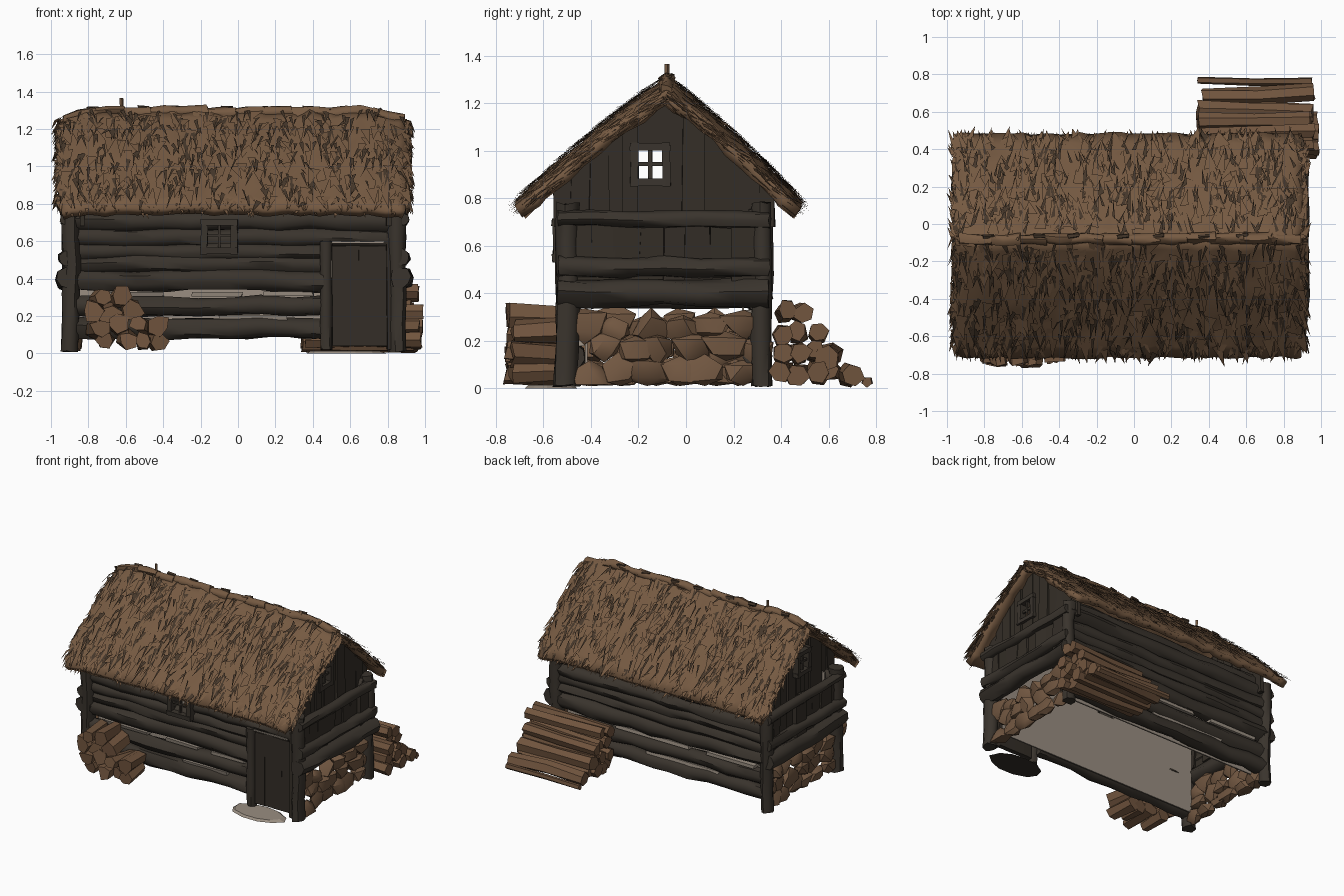
import bpy, bmesh, math, random
from mathutils import Vector as V

random.seed(7)
R = random.uniform
if "Cube" in bpy.data.objects:
    bpy.data.objects.remove(bpy.data.objects["Cube"])


def material(name, rgb):
    m = bpy.data.materials.new(name)
    m.use_nodes = True
    m.diffuse_color = (*rgb, 1)
    m.node_tree.nodes["Principled BSDF"].inputs["Base Color"].default_value = (*rgb, 1)
    return m


THATCH = material("thatch brown", (0.18, 0.102, 0.054))
SHADOW = material("dark straw", (0.06, 0.038, 0.023))
TIMBER = material("dark timber", (0.042, 0.034, 0.026))
PLANK = material("plank brown", (0.034, 0.027, 0.02))
CUT = material("cut wood", (0.165, 0.09, 0.048))
STONE = material("stone brown", (0.165, 0.094, 0.052))
GREY = material("pale grey", (0.32, 0.27, 0.22))


def finish(bm, name, mats, smooth=0):
    me = bpy.data.meshes.new(name)
    bm.to_mesh(me)
    bm.free()
    ob = bpy.data.objects.new(name, me)
    bpy.context.collection.objects.link(ob)
    for m in mats:
        me.materials.append(m)
    if smooth:
        bpy.ops.object.select_all(action='DESELECT')
        ob.select_set(True)
        bpy.context.view_layer.objects.active = ob
        bpy.ops.object.shade_smooth_by_angle(angle=math.radians(smooth))
    return ob


def log(bm, a, b, r, sides=8, rough=0.14, step=0.16):
    """Rough trunk from a to b."""
    a, b = V(a), V(b)
    d = (b - a).normalized()
    u = d.cross(V((0, 0, 1)) if abs(d.z) < 0.9 else V((1, 0, 0))).normalized()
    w = d.cross(u)
    n = max(1, round((b - a).length / step))
    turn, rings = R(0, 1), []
    for i in range(n + 1):
        c = a.lerp(b, i / n) + (u * R(-1, 1) + w * R(-1, 1)) * r * rough
        rings.append([bm.verts.new(c + (u * math.cos(t) + w * math.sin(t)) * r * R(1 - rough, 1 + rough)
                                   + d * R(-1, 1) * r * rough)
                      for t in (math.tau * k / sides + turn for k in range(sides))])
    for p, q in zip(rings, rings[1:]):
        for k in range(sides):
            j = (k + 1) % sides
            bm.faces.new((p[k], p[j], q[j], q[k]))
    bm.faces.new(rings[0][::-1])
    bm.faces.new(rings[-1])


def slab(bm, lo, hi, jit=0.0, slant=None):
    """Box between two corners; slant(y) gives its top height."""
    vs = []
    for x in (lo[0], hi[0]):
        for y, z in ((lo[1], lo[2]), (hi[1], lo[2]), (hi[1], hi[2]), (lo[1], hi[2])):
            if slant and z == hi[2]:
                z = slant(y)
            vs.append(bm.verts.new((x + R(-jit, jit), y + R(-jit, jit), z)))
    for f in ((3, 2, 1, 0), (4, 5, 6, 7), (0, 1, 5, 4), (1, 2, 6, 5), (2, 3, 7, 6), (3, 0, 4, 7)):
        bm.faces.new([vs[i] for i in f])


def rock(bm, c, size):
    for v in bmesh.ops.create_icosphere(bm, subdivisions=1, radius=1)["verts"]:
        k = R(0.7, 1.3)
        v.co = V([c[i] + v.co[i] * size[i] * k for i in range(3)])
        v.co.z = max(v.co.z, 0.01)


# Roof surface: s is the slope (-1 front, 1 back), t runs from ridge to eave
RIDGE_Y = -0.08
X0, X1 = -0.955, 0.905
HALF = {-1: 0.635, 1: 0.565}


def roof(s, x, t, lift=0.0):
    e = max(0, (abs(x + 0.025) - 0.76) / 0.2)
    z = 1.30 - 0.525 * t + 0.02 * math.sin(math.pi * t) - 0.06 * e ** 1.5 * (1 - 0.6 * t)
    return V((x, RIDGE_Y + s * (HALF[s] * t + lift * 0.68), z + lift * 0.73))


def under(y):
    s = 1 if y > RIDGE_Y else -1
    return roof(s, 0, abs(y - RIDGE_Y) / HALF[s]).z - 0.07


for s, side in ((-1, "front"), (1, "back")):
    # Thatch bed
    bm = bmesh.new()
    NX, NT = 36, 10
    grid = [[bm.verts.new(roof(s, X0 + (X1 - X0) * i / NX + R(-.012, .012), j / NT, R(-.012, .012)))
             for j in range(NT + 1)] for i in range(NX + 1)]
    for i in range(NX):
        for j in range(NT):
            f = [grid[i][j], grid[i + 1][j], grid[i + 1][j + 1], grid[i][j + 1]]
            bm.faces.new(f if s > 0 else f[::-1])
    ob = finish(bm, side + "_thatch", [THATCH], 60)
    mod = ob.modifiers.new("thickness", "SOLIDIFY")
    mod.thickness, mod.offset = 0.05, -1

    # Loose straw on the slope, the eave and the gable edges
    bm = bmesh.new()

    def blade(x, t, length, width, lift, dark, drift=0.04):
        p = [roof(s, x - width, t, lift), roof(s, x + width, t + R(-.03, .03), lift),
             roof(s, x + R(-drift, drift), t + length, lift + R(-.004, .014))]
        f = bm.faces.new([bm.verts.new(c) for c in (p if s > 0 else p[::-1])])
        f.material_index = int(dark)

    for _ in range(380):
        blade(R(X0, X1), R(0, .88), R(.07, .17), R(.006, .012), R(.014, .02), True)
    for _ in range(260):
        blade(R(X0, X1), R(0, .88), R(.09, .2), R(.018, .035), R(.008, .016), False)
    for _ in range(230):
        blade(R(X0, X1), R(.88, .95), R(.06, .12), R(.01, .022), R(-.04, .012), R(0, 1) < .12)
    for x in (X0, X1):
        for _ in range(120):
            blade(x + R(-.012, .012), R(0, .9), R(.06, .13), R(.008, .018), R(-.045, .012), R(0, 1) < .15)
    finish(bm, side + "_straw", [THATCH, SHADOW])

# Ridge roll and pins
bm = bmesh.new()
for i in range(12):
    xs = [X0 + 0.02 + (X1 - X0 - 0.06) * k / 12 for k in (i, i + 1.15)]
    log(bm, *[(min(x, 0.89), RIDGE_Y, roof(1, x, 0).z - 0.01) for x in xs], 0.029, 7, 0.25, 0.08)
log(bm, (-0.62, RIDGE_Y, 1.3), (-0.625, RIDGE_Y, 1.365), 0.01, 4)
finish(bm, "ridge_roll", [THATCH], 60)
bm = bmesh.new()
for i in range(7):
    x = -0.72 + 0.22 * i + R(-.06, .06)
    log(bm, (x - .03, RIDGE_Y + .012, 1.31), (x + .03, RIDGE_Y + .02, 1.308), 0.014, 5, .3)
finish(bm, "ridge_pins", [SHADOW])

# Long log walls, with one front log broken by the window
XL, XR, YF, YB = -0.89, 0.85, -0.48, 0.30
WX0, WX1 = -0.17, -0.03
bm = bmesh.new()
for z, r in ((.135, .055), (.25, .052), (.39, .06), (.475, .047), (.545, .045), (.62, .05), (.71, .055)):
    end = XR if z > 0.6 else 0.46
    spans = ((XL, WX0), (WX1, end)) if z == .62 else ((XL, end),)
    for x0, x1 in spans:
        log(bm, (x0, YF, z), (x1, YF, z + R(-.008, .008)), r)
    log(bm, (XL, YB, z), (XR, YB, z + R(-.008, .008)), r)
for y in (YF + .03, YB - .03):
    log(bm, (XL + .08, y, .79), (XR - .08, y, .79), .05)
finish(bm, "long_wall_logs", [TIMBER], 50)

# Pale inner lining, open around the window
bm = bmesh.new()
for x0, x1, z0, z1 in ((XL + .03, WX0, .09, .76), (WX1, XR - .03, .09, .76),
                       (WX0, WX1, .09, .57), (WX0, WX1, .68, .76)):
    slab(bm, (x0, YF + .055, z0), (x1, YF + .065, z1))
slab(bm, (XL + .03, YB - .065, .09), (XR - .03, YB - .055, .52))
finish(bm, "inner_lining", [GREY])

# Pale chinks where the logs part
bm = bmesh.new()
for x0, x1, z in ((-.25, .02, .318), (.14, .4, .32), (-.75, -.4, .318), (-.1, .26, .193)):
    slab(bm, (x0, YF - .03, z - .014), (x1, YF + .05, z + .011), .008)
for x0, x1, z in ((-.25, .35, .318), (-.8, -.4, .318), (-.5, .1, .193)):
    slab(bm, (x0, YB - .05, z - .014), (x1, YB + .03, z + .011), .008)
finish(bm, "wall_chinking", [GREY])

# Corner posts and door post
bm = bmesh.new()
for x in (XL, XR):
    log(bm, (x, -0.5, 0.01), (x, -0.5, 0.78), 0.05)
    log(bm, (x, 0.315, 0.01), (x, 0.315, 0.78), 0.045)
log(bm, (0.47, -0.515, 0.02), (0.47, -0.515, 0.6), 0.034)
finish(bm, "posts", [TIMBER], 50)

# End walls: cross logs, panel boards, gable planks, rubble base and window
WY0, WY1, WZ0, WZ1 = -0.205, -0.095, 0.88, 1.005
for x, d, side in ((XR, 1, "left"), (XL, -1, "right")):
    bm = bmesh.new()
    for z, r in ((.4, .058), (.51, .042), (.715, .035)):
        log(bm, (x + d * .025, -0.54, z), (x + d * .025, 0.35, z + R(-.01, .01)), r)
    finish(bm, side + "_cross_logs", [TIMBER], 50)

    bm = bmesh.new()
    for i in range(8):
        y = -0.5 + i * 0.1
        slab(bm, (x - .015 + R(-.012, .012), y - .004, .44), (x + .02 + R(-.01, .01), y + .104, .72), .012)
    edges = [-.55, -.48, -.4, -.33, -.27, WY0, RIDGE_Y - .07, WY1, -.01, .07, .15, .23, .3, .37]
    for y0, y1 in zip(edges, edges[1:]):
        x0 = x - d * (.05 + R(-.012, .012))
        pane = y0 >= WY0 and y1 <= WY1
        if pane:
            slab(bm, (x0, y0, .68), (x0 + .025, y1, WZ0))
        lap = 0 if pane or WY0 in (y0, y1) or WY1 in (y0, y1) else .005
        slab(bm, (x0, y0 - lap, WZ1 if pane else .68), (x0 + .025, y1 + lap, 9), lap, under)
    finish(bm, side + "_planks", [PLANK])

    bm = bmesh.new()
    fx = x - d * .035
    for y in (WY0 - .012, WY1 + .012):
        slab(bm, (fx - .025, y - .015, WZ0 - .03), (fx + .025, y + .015, WZ1 + .03), .004)
    for z in (WZ0 - .012, WZ1 + .012):
        slab(bm, (fx - .027, WY0 - .03, z - .015), (fx + .027, WY1 + .03, z + .015), .004)
    slab(bm, (fx - .008, -.158, WZ0), (fx + .008, -.142, WZ1), .003)
    slab(bm, (fx - .008, WY0, .936), (fx + .008, WY1, .952), .003)
    finish(bm, side + "_gable_window", [TIMBER])

    bm = bmesh.new()
    for row in range(3):
        for k in range(6):
            rock(bm, (x - d * R(0, .015), -.41 + .128 * k + .05 * (row % 2) + R(-.03, .03),
                      .065 + .1 * row + R(-.015, .015)), (.045, R(.075, .105), R(.06, .08)))
    finish(bm, side + "_rubble_base", [STONE], 35)

# Front window
bm = bmesh.new()
for x in (WX0 - .01, WX1 + .01):
    slab(bm, (x - .018, -.56, .53), (x + .018, -.43, .71), .005)
for z in (.55, .7):
    slab(bm, (-.2, -.565, z - .016), (0, -.5, z + .016), .004)
slab(bm, (-.106, -.545, .56), (-.094, -.53, .69))
slab(bm, (WX0, -.545, .624), (WX1, -.53, .636))
finish(bm, "front_window_frame", [TIMBER])

# Door with side boards and head strip
bm = bmesh.new()
for i in range(4):
    x = .505 + i * .072
    slab(bm, (x - .002, -.515 + R(-.006, .006), .04), (x + .074, -.48, .58 + R(-.01, .01)), .003)
slab(bm, (.79, -.53, .02), (.84, -.47, .64), .01)
finish(bm, "door", [PLANK])
bm = bmesh.new()
slab(bm, (.5, -.53, .588), (.78, -.43, .598))
finish(bm, "door_head", [GREY])

# Flat doorstep
bm = bmesh.new()
bmesh.ops.create_cone(bm, cap_ends=True, segments=11, radius1=.15, radius2=.13, depth=.014)
for v in bm.verts:
    v.co = V((.57 + v.co.x * 1.5 * R(.9, 1.05), -.57 + v.co.y * .75, .007 + v.co.z))
bm.normal_update()
for f in bm.faces:
    f.material_index = int(f.normal.z < .7)
finish(bm, "doorstep", [GREY, PLANK])

# Firewood: back heap along the wall, front heap end-on
bm = bmesh.new()
for row, count in enumerate((5, 4, 3, 2)):
    for k in range(count):
        y, z = .405 + .068 * k + R(-.012, .012), .064 + .082 * row + R(-.01, .01)
        log(bm, (.35 + R(-.02, .03), y, z), (.965 + R(-.05, .03), y + R(-.02, .02), z + R(-.012, .012)),
            R(.04, .052), 6, .18, .3)
log(bm, (.34, .765, .028), (.95, .76, .028), .022, 5, .2, .3)
finish(bm, "back_firewood", [CUT], 35)
bm = bmesh.new()
for row, (start, count) in enumerate(((-.70, 4), (-.72, 4), (-.76, 3), (-.74, 2))):
    for k in range(count):
        x, z = start + .095 * k + R(-.02, .02), .075 + .075 * row + R(-.015, .015)
        log(bm, (x, -.76 + R(-.02, .07), z), (x + R(-.03, .03), -.53, z + R(-.015, .015)),
            R(.045, .06), 6, .25, .3)
finish(bm, "front_firewood", [CUT], 35)
